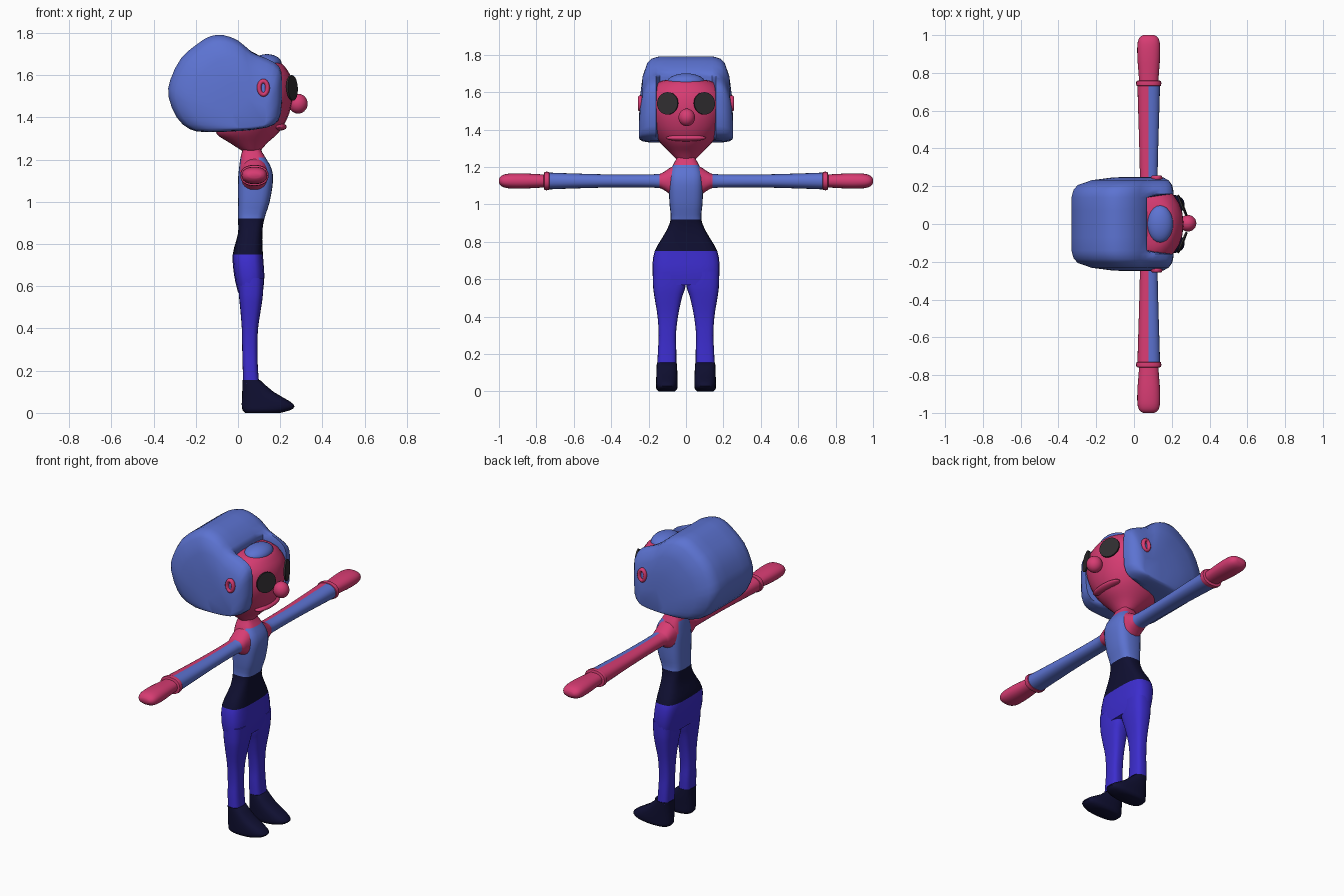
import bpy, bmesh, math
from mathutils import Matrix, Vector

if "Cube" in bpy.data.objects:
    bpy.data.objects.remove(bpy.data.objects["Cube"])


def material(name, rgb):
    m = bpy.data.materials.new(name)
    m.diffuse_color = (*rgb, 1)
    m.use_nodes = True
    m.node_tree.nodes["Principled BSDF"].inputs["Base Color"].default_value = m.diffuse_color
    return m


SKIN = material("pink skin", (0.68, 0.045, 0.17))
BLUE = material("soft blue", (0.107, 0.171, 0.64))
TROUSER = material("violet blue", (0.045, 0.026, 0.61))
NAVY = material("dark navy", (0.005, 0.005, 0.032))
EYE = material("charcoal", (0.03, 0.027, 0.03))


def finish(name, bm, mats, rule=None, angle=50):
    bmesh.ops.remove_doubles(bm, verts=bm.verts, dist=1e-5)
    bmesh.ops.recalc_face_normals(bm, faces=bm.faces)
    if rule:
        for f in bm.faces:
            f.material_index = rule(f.calc_center_median())
    me = bpy.data.meshes.new(name)
    bm.to_mesh(me)
    bm.free()
    for m in mats:
        me.materials.append(m)
    ob = bpy.data.objects.new(name, me)
    bpy.context.collection.objects.link(ob)
    bpy.ops.object.select_all(action='DESELECT')
    ob.select_set(True)
    bpy.context.view_layer.objects.active = ob
    bpy.ops.object.shade_smooth_by_angle(angle=math.radians(angle))
    return ob


def loft(name, rings, mats, rule=None, angle=50):
    bm = bmesh.new()
    vs = [[bm.verts.new(p) for p in r] for r in rings]
    n = len(vs[0])
    for a, b in zip(vs, vs[1:]):
        for i in range(n):
            j = (i + 1) % n
            bm.faces.new((a[i], a[j], b[j], b[i]))
    bm.faces.new(vs[0])
    bm.faces.new(vs[-1])
    return finish(name, bm, mats, rule, angle)


def spline(rows, steps=3, closed=False):
    """Catmull-Rom through rows of numbers, keeping every row."""
    n, out = len(rows), []
    get = (lambda i: rows[i % n]) if closed else (lambda i: rows[max(0, min(n - 1, i))])
    for i in range(n if closed else n - 1):
        q = [get(i + k) for k in (-1, 0, 1, 2)]
        for s in range(steps):
            t = s / steps
            out.append(tuple(0.5 * (2 * b + (c - a) * t + (2 * a - 5 * b + 4 * c - d) * t * t
                                    + (3 * b - a - 3 * c + d) * t ** 3) for a, b, c, d in zip(*q)))
    if not closed:
        out.append(rows[-1])
    return out


def oval(power, n=24):
    p = 2 / power
    f = lambda v: math.copysign(abs(v) ** p, v) if abs(v) > 1e-6 else 0
    return [(f(math.cos(2 * math.pi * i / n)), f(math.sin(2 * math.pi * i / n))) for i in range(n)]


def stack(rows, power, steps=3):
    """Rings from rows of (z, back x, front x, low y, high y)."""
    return [[((b + f) / 2 + (f - b) / 2 * u, (l + h) / 2 + (h - l) / 2 * v, z) for u, v in oval(power)]
            for z, b, f, l, h in spline(rows, steps)]


def ball(name, loc, radii, mat):
    bm = bmesh.new()
    bmesh.ops.create_uvsphere(bm, u_segments=24, v_segments=14, radius=1,
                              matrix=Matrix.Translation(loc) @ Matrix.Diagonal((*radii, 1)))
    return finish(name, bm, [mat])


# torso with waistband and hips
body = [(.57, 0, .118, .17), (.65, -.018, .125, .18), (.75, -.025, .118, .167), (.85, 0, .115, .11),
        (.92, 0, .125, .082), (1.0, 0, .15, .088), (1.1, 0, .166, .092), (1.16, .005, .158, .088),
        (1.21, .012, .13, .07), (1.25, .022, .108, .05), (1.3, .03, .1, .05)]


def body_rule(c):
    if c.z < .75:
        return 2
    if c.z < .92:
        return 3
    return 0 if c.z > 1.21 or (c.z > 1.15 and abs(c.y) > .05 and c.x < .1) else 1


loft("torso", stack([(z, b, f, -w, w) for z, b, f, w in body], 3.2),
     [SKIN, BLUE, TROUSER, NAVY], body_rule)

# head
head = [(1.24, .022, .105, .05), (1.28, -.04, .14, .09), (1.32, -.1, .185, .13), (1.36, -.1, .215, .16),
        (1.42, -.1, .243, .19), (1.5, -.1, .262, .21), (1.58, -.1, .255, .21), (1.63, -.09, .23, .18),
        (1.66, -.06, .2, .13), (1.67, 0, .15, .06)]
loft("head", stack([(z, b, f, -w, w) for z, b, f, w in head], 2.1), [SKIN])

# hair: side profile lofted across the width, open over the face
profile = [(-.33, 1.5), (-.32, 1.58), (-.27, 1.68), (-.19, 1.75), (-.13, 1.785), (-.07, 1.79), (0, 1.765),
           (.06, 1.715), (.14, 1.68), (.195, 1.645), (.21, 1.58), (.205, 1.42), (.17, 1.365),
           (.1, 1.345), (0, 1.335), (-.15, 1.33), (-.23, 1.345), (-.29, 1.4)]
outline = spline(profile, 2, True)
half = [(.25, .3), (.246, .5), (.232, .75), (.207, .92), (.185, .97), (.16, .99), (.14, 1), (.07, 1)]
widths = [(-y, s) for y, s in half] + [(y, s) for y, s in reversed(half)]
hair = []
for y, s in widths:
    front = .07 if abs(y) < .15 else 1
    hair.append([(min(.1 + (x - .1) * s, front), y, 1.36 + (z - 1.36) * s) for x, z in outline])
loft("hair", hair, [BLUE])
ball("fringe", (.137, 0, 1.655), (.07, .1, .045), BLUE)

# nose and lips
ball("nose", (.285, .004, 1.465), (.045, .044, .047), SKIN)
ball("lips", (.195, 0, 1.355), (.036, .108, .018), SKIN)

leg = [(.64, .0, .122, .0, .178), (.56, .004, .118, .003, .176), (.5, .01, .11, .022, .168),
       (.4, .018, .095, .043, .152), (.3, .02, .092, .054, .146), (.22, .022, .094, .052, .15),
       (.14, .025, .1, .052, .153)]
shoe = [(0, .035, .2, .06, .145), (.012, .022, .245, .048, .158), (.03, .018, .268, .045, .16),
        (.055, .018, .245, .045, .16), (.1, .02, .168, .046, .158), (.155, .022, .105, .05, .156)]
arm = [(.06, .066, .085), (.09, .06, .068), (.125, .054, .045), (.17, .046, .036), (.4, .05, .035),
       (.6, .056, .04), (.735, .06, .045)]
cuff = [(.728, .05, .035), (.732, .065, .048), (.745, .067, .05), (.757, .065, .048), (.761, .05, .034)]
hand = [(.74, .05, .034), (.8, .054, .037), (.88, .06, .041), (.95, .06, .039), (.985, .05, .029),
        (1.0, .03, .012)]
CX, CZ = .078, 1.125


def along_arm(rows, s, steps=3):
    return [[(CX + rx * u, s * y, CZ + rz * v) for u, v in oval(2.3)] for y, rx, rz in spline(rows, steps)]


def arm_rule(c):
    return 0 if abs(c.y) < .15 or (c.x < CX and c.z > CZ - .02) else 1


for s, side in ((-1, "right"), (1, "left")):
    flip = lambda rows: [(z, b, f, s * l, s * h) for z, b, f, l, h in rows]
    loft(side + "_leg", stack(flip(leg), 3), [TROUSER])
    loft(side + "_shoe", stack(flip(shoe), 2.6, 2), [NAVY])
    loft(side + "_sleeve", along_arm(arm, s), [SKIN, BLUE], arm_rule)
    loft(side + "_cuff", along_arm(cuff, s, 1), [SKIN])
    loft(side + "_hand", along_arm(hand, s), [SKIN])

    # ear: an upright ring
    ring = []
    for i in range(21):
        a = 2 * math.pi * i / 20
        ring.append([(.12 + (.02 + .011 * math.cos(t)) * math.cos(a), s * (.244 + .014 * math.sin(t)),
                      1.54 + (.032 + .011 * math.cos(t)) * math.sin(a))
                     for t in (2 * math.pi * k / 10 for k in range(10))])
    ear = bmesh.new()
    vs = [[ear.verts.new(p) for p in r] for r in ring]
    for p, q in zip(vs, vs[1:]):
        for k in range(10):
            ear.faces.new((p[k], p[k - 1], q[k - 1], q[k]))
    finish(side + "_ear", ear, [SKIN])

    # eye: thin tilted disc
    eye = bmesh.new()
    normal = Vector((1, s * .42, .06))
    bmesh.ops.create_cone(eye, cap_ends=True, segments=28, radius1=.06, radius2=.06, depth=.009,
                          matrix=Matrix.Translation((.256, s * .098, 1.54))
                          @ normal.to_track_quat('Z', 'Y').to_matrix().to_4x4())
    finish(side + "_eye", eye, [EYE], angle=30)
